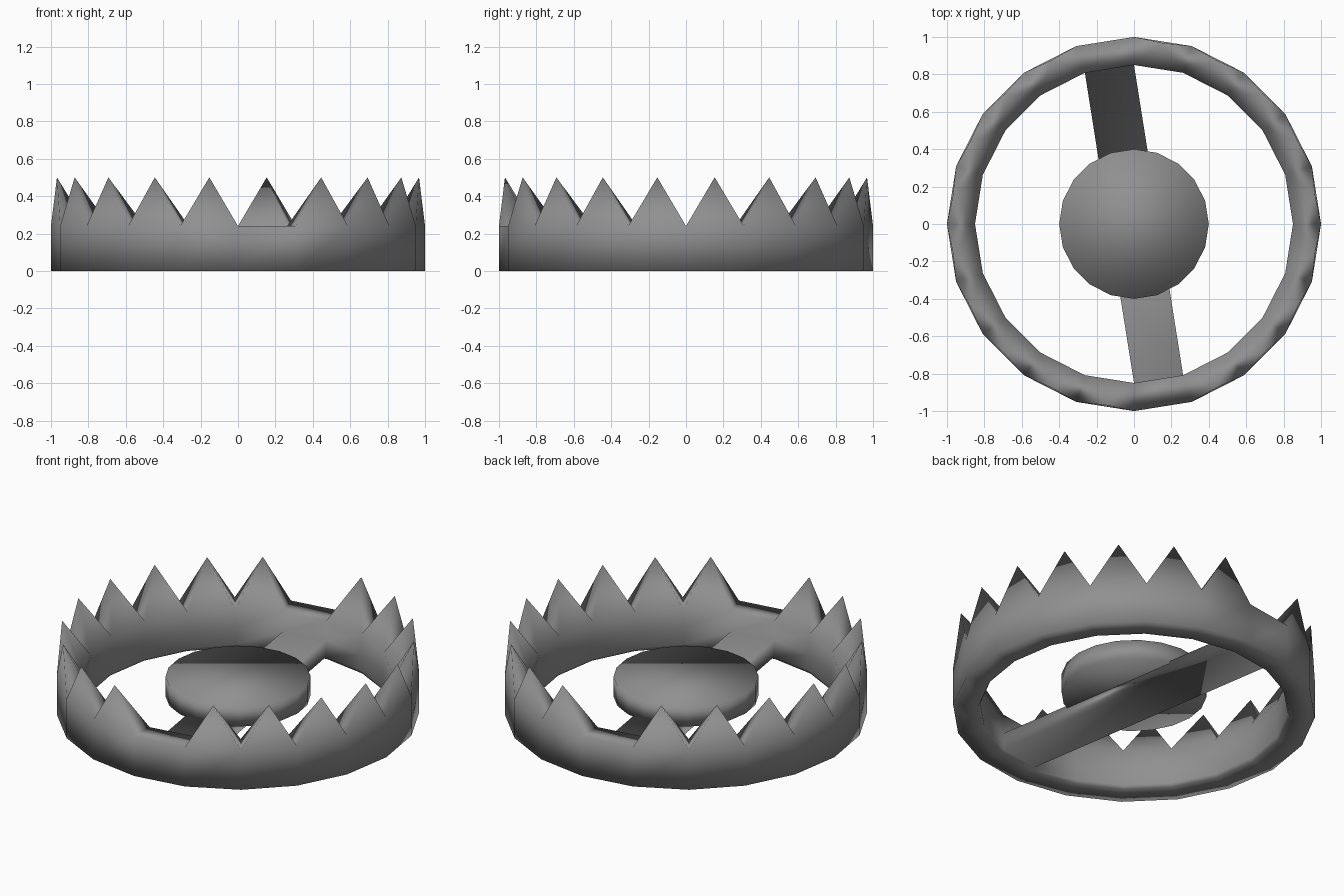
import bpy, bmesh
from math import sin, cos, radians

if "Cube" in bpy.data.objects:
    bpy.data.objects.remove(bpy.data.objects["Cube"])

SIDES = 20
STEP = 360 / SIDES
Z_WALL, Z_TIP, R_TIP = 0.24, 0.50, 0.98
GAPS = (5, 15)              # segments without a tooth, where the bar lands

# Dark iron
iron = bpy.data.materials.new("dark_iron")
iron.diffuse_color = (0.28, 0.28, 0.28, 1)
iron.use_nodes = True
iron.node_tree.nodes["Principled BSDF"].inputs["Base Color"].default_value = iron.diffuse_color


def polar(r, deg, z):
    return (r * cos(radians(deg)), r * sin(radians(deg)), z)


def finish(name, bm):
    bmesh.ops.recalc_face_normals(bm, faces=bm.faces)
    for f in bm.faces:
        f.smooth = True
    me = bpy.data.meshes.new(name)
    bm.to_mesh(me)
    bm.free()
    me.materials.append(iron)
    ob = bpy.data.objects.new(name, me)
    bpy.context.collection.objects.link(ob)
    return ob


# Toothed jaw ring: section swept round, one pyramid tooth per segment
bm = bmesh.new()
section = [(1.0, 0), (1.0, Z_WALL), (0.85, Z_WALL), (0.85, 0.12), (0.85, 0.02), (0.86, 0)]
N = len(section)
rings = [[bm.verts.new(polar(r, k * STEP, z)) for r, z in section] for k in range(SIDES)]
for k in range(SIDES):
    a, b = rings[k], rings[(k + 1) % SIDES]
    for i in range(N):
        j = (i + 1) % N
        # leave the top for teeth, and the openings the bar grows from
        if i != 1 and not (i == 3 and k in GAPS):
            bm.faces.new((a[i], a[j], b[j], b[i]))
    base = (a[1], a[2], b[2], b[1])
    if k in GAPS:
        bm.faces.new(base)
    else:
        tip = bm.verts.new(polar(R_TIP, (k + 0.5) * STEP, Z_TIP))
        for i in range(4):
            bm.faces.new((base[i], base[(i + 1) % 4], tip))

# Cross bar bridging the two openings
for row in (3, 4):
    bm.faces.new([rings[k][row] for k in (5, 6, 15, 16)])
for k, m in ((5, 16), (6, 15)):
    bm.faces.new((rings[k][3], rings[k][4], rings[m][4], rings[m][3]))
finish("jaw_ring_with_bar", bm)

# Round trigger plate
bm = bmesh.new()
bmesh.ops.create_cone(bm, cap_ends=True, segments=SIDES, radius1=0.4, radius2=0.4, depth=0.12)
bmesh.ops.translate(bm, verts=bm.verts, vec=(0, 0, 0.165))
finish("trigger_plate", bm)
